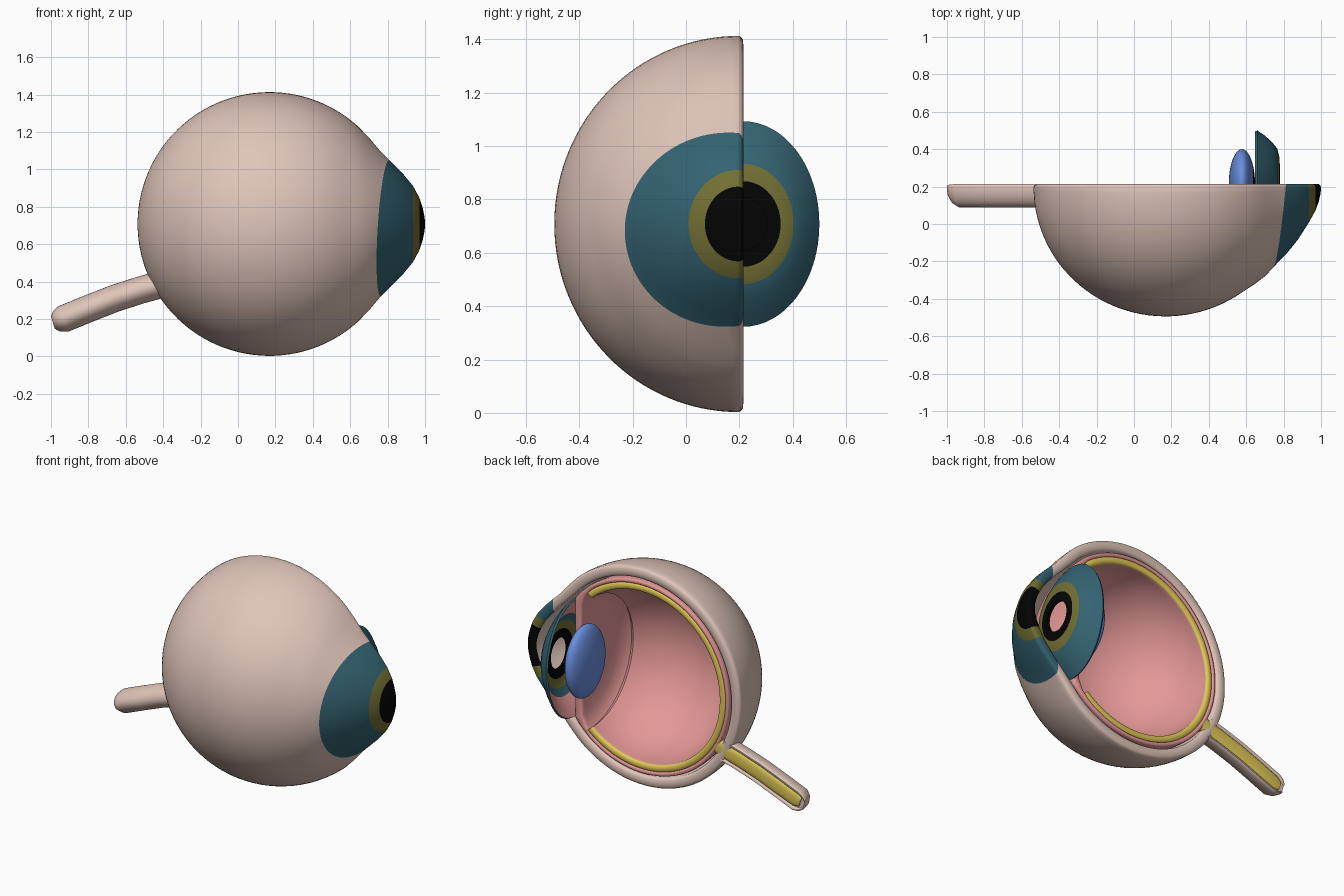
import bpy, bmesh, math
from mathutils import Vector

if "Cube" in bpy.data.objects:
    bpy.data.objects.remove(bpy.data.objects["Cube"])

CX, CY, CZ = 0.168, 0.215, 0.708   # eyeball centre; the cut plane is y = CY


def srgb(name, r, g, b):
    lin = [(c / 255 / 12.92) if c < 10 else ((c / 255 + 0.055) / 1.055) ** 2.4 for c in (r, g, b)]
    m = bpy.data.materials.new(name)
    m.diffuse_color = (*lin, 1)
    m.use_nodes = True
    m.node_tree.nodes["Principled BSDF"].inputs["Base Color"].default_value = m.diffuse_color
    return m


BEIGE = srgb("sclera_beige", 224, 197, 186)
TEAL = srgb("iris_teal", 52, 99, 114)
OLIVE = srgb("iris_olive", 114, 111, 51)
BLACK = srgb("pupil_black", 4, 4, 4)
PINK = srgb("choroid_pink", 228, 152, 151)
YELLOW = srgb("nerve_yellow", 226, 202, 86)
BLUE = srgb("lens_blue", 106, 143, 224)


def finish(name, bm, mats, angle=40):
    bmesh.ops.remove_doubles(bm, verts=bm.verts, dist=1e-5)
    bmesh.ops.recalc_face_normals(bm, faces=bm.faces)
    me = bpy.data.meshes.new(name)
    bm.to_mesh(me)
    bm.free()
    for m in mats:
        me.materials.append(m)
    ob = bpy.data.objects.new(name, me)
    bpy.context.collection.objects.link(ob)
    bpy.ops.object.select_all(action='DESELECT')
    ob.select_set(True)
    bpy.context.view_layer.objects.active = ob
    bpy.ops.object.shade_smooth_by_angle(angle=math.radians(angle))
    return ob


def arc(radius, x_end, n):
    """Profile of a sphere from its back pole to x_end."""
    end = math.acos((x_end - CX) / radius)
    out = []
    for i in range(n + 1):
        a = math.pi + (end - math.pi) * i / n
        out.append((CX + radius * math.cos(a), radius * math.sin(a) if i else 0.0))
    return out


def revolve(outer, inner, rule, full=False, sy=lambda x, r: 1.0, steps=64, lip=0.0):
    """Shell between two profiles turned about the x axis; a half turn gets a rounded rim."""
    bm = bmesh.new()
    turn = 2 * math.pi if full else math.pi
    top = CY - lip

    def grid(prof):
        return [[bm.verts.new((x, top - r * math.sin(turn * j / steps) * sy(x, r),
                               CZ + r * math.cos(turn * j / steps)))
                 for j in range(steps + 1)] for x, r in prof]

    go, gi = grid(outer), grid(inner)

    def quad(a, b, c, d, kind, i):
        bm.faces.new((a, b, c, d)).material_index = rule(kind, i)

    def rim(i, j):
        a, b = go[i][j], gi[i][j]
        mid = []
        for u, h in ((0.06, 0.5), (0.2, 0.87), (0.5, 1.0), (0.8, 0.87), (0.94, 0.5)):
            p = a.co.lerp(b.co, u)
            mid.append(bm.verts.new((p.x, top + lip * h, p.z)))
        return [a] + mid + [b]

    n = len(outer)
    for i in range(n - 1):
        for j in range(steps):
            for g, kind in ((go, "outer"), (gi, "inner")):
                quad(g[i][j], g[i + 1][j], g[i + 1][j + 1], g[i][j + 1], kind, i)
    for j in () if full else (0, steps):
        rims = [rim(i, j) for i in range(n)]
        for i in range(n - 1):
            for k in range(6):
                quad(rims[i][k], rims[i + 1][k], rims[i + 1][k + 1], rims[i][k + 1], "cap", i)
        if outer[-1][1] > 0:
            bm.faces.new(rims[-1]).material_index = rule("end", n - 2)
    for i in (0, n - 1):
        if outer[i][1] > 0:
            for j in range(steps):
                quad(go[i][j], go[i][j + 1], gi[i][j + 1], gi[i][j], "end", min(i, n - 2))
    bmesh.ops.remove_doubles(bm, verts=bm.verts, dist=1e-5)
    return bm


# Sclera and cornea: half shell, cornea coloured in rings
outer = arc(0.705, 0.64, 40) + [(0.70, 0.462), (0.765, 0.385), (0.81, 0.342), (0.875, 0.277),
                                (0.936, 0.203), (0.97, 0.14), (0.988, 0.085), (0.998, 0.035), (1.0, 0)]
inner = arc(0.637, 0.60, 40) + [(0.65, 0.415), (0.72, 0.345), (0.765, 0.30), (0.82, 0.24),
                                (0.87, 0.18), (0.905, 0.12), (0.925, 0.075), (0.938, 0.03), (0.94, 0)]


def cornea_rule(kind, i):
    if kind == "inner":
        return 4
    r = (outer[i][1] + outer[i + 1][1]) / 2
    if outer[i][0] < 0.8 or r > 0.203:
        return 0
    return 2 if r > 0.14 else 3


def widen(x, r):
    t = min(max((x - 0.58) / 0.2, 0), 1)
    s = min(max((x - 0.85) / 0.1, 0), 1)
    return 0.98 + 0.08 * t * t * (3 - 2 * t) - 0.16 * s


bm = revolve(outer, inner, cornea_rule, sy=widen, lip=0.018)
co, no = Vector((0.792, CY, 0.70)), Vector((1, -0.1, -0.06))
bmesh.ops.bisect_plane(bm, geom=bm.verts[:] + bm.edges[:] + bm.faces[:], plane_co=co, plane_no=no)
for f in bm.faces:
    if f.material_index == 0 and (f.calc_center_median() - co).dot(no) > 0:
        f.material_index = 1
finish("sclera_and_cornea", bm, [BEIGE, TEAL, OLIVE, BLACK, BEIGE])

# Choroid: thin half shell closed in front by the wall that holds the lens
bm = revolve(arc(0.626, 0.55, 40) + [(0.62, 0.43), (0.655, 0.385), (0.655, 0.2), (0.64, 0)],
             arc(0.598, 0.53, 40) + [(0.57, 0.43), (0.60, 0.36), (0.605, 0.2), (0.605, 0)],
             lambda k, i: 0, lip=0.012, sy=lambda x, r: 0.985)
finish("choroid", bm, [PINK])

# Retina: yellow on the cut, pink inside and at its front edge
bm = revolve(arc(0.60, 0.565, 40), arc(0.555, 0.53, 40), lambda k, i: 0 if k == "cap" else 1,
             lip=0.014, sy=lambda x, r: 0.985)
finish("retina", bm, [YELLOW, PINK])

# Iris: thin full dome with an open pupil, rings of colour, pink at the back edge
front = [(0.66, 0.385), (0.70, 0.335), (0.74, 0.275), (0.766, 0.225), (0.778, 0.16), (0.78, 0.10)]
back = [(0.648, 0.378), (0.68, 0.322), (0.72, 0.262), (0.747, 0.215), (0.76, 0.158), (0.762, 0.10)]


def iris_rule(kind, i):
    if kind == "inner":
        return (3, 3, 0, 1, 2)[i]
    return (0, 0, 0, 1, 2)[i]


bm = revolve(front, back, iris_rule, full=True,
             sy=lambda x, r: 0.88 - 0.14 * min(max((r - 0.15) / 0.23, 0), 1))
finish("iris", bm, [TEAL, OLIVE, BLACK, PINK])

# Lens: ellipsoid with a dark front cap behind the pupil
bm = bmesh.new()
bmesh.ops.create_uvsphere(bm, u_segments=48, v_segments=32, radius=1)
for v in bm.verts:
    x, y, z = v.co
    v.co = (0.577 + 0.07 * z, CY + 0.185 * x, CZ + 0.235 * y)
for f in bm.faces:
    f.material_index = 1 if f.calc_center_median().x > 0.635 else 0
finish("lens", bm, [BLUE, BLACK])


def half_tube(name, path, depth, top, mat, crown, n=20):
    """Half-round tube; path holds (x, z, half width), crown shapes its upper side."""
    bm = bmesh.new()
    section = [(math.cos(math.pi * j / n), -depth * math.sin(math.pi * j / n)) for j in range(n + 1)]
    section += [(-c, h) for c, h in crown] + [(c, h) for c, h in reversed(crown)]
    rings = []
    for i, (x, z, w) in enumerate(path):
        a, b = path[max(i - 1, 0)], path[min(i + 1, len(path) - 1)]
        d = Vector((b[0] - a[0], b[1] - a[1])).normalized()
        rings.append([bm.verts.new((x - d.y * w * c, top + w * h, z + d.x * w * c)) for c, h in section])
    m = len(section)
    for r, s in zip(rings, rings[1:]):
        for j in range(m):
            k = (j + 1) % m
            bm.faces.new((r[j], r[k], s[k], s[j]))
    bm.faces.new(rings[0])
    bm.faces.new(rings[-1])
    return finish(name, bm, [mat])


# Optic nerve: beige sheath with rounded lips and a yellow core on the cut
half_tube("nerve_sheath", [(-0.41, 0.385, 0.073), (-0.52, 0.355, 0.073), (-0.66, 0.31, 0.073),
                           (-0.80, 0.255, 0.073), (-0.935, 0.20, 0.073), (-0.97, 0.188, 0.058),
                           (-0.99, 0.182, 0.035)], 1.5, CY - 0.016, BEIGE,
          [(0.97, 0.12), (0.9, 0.2), (0.78, 0.2), (0.66, 0.1), (0.62, 0.0)])
half_tube("nerve_core", [(-0.36, 0.405, 0.05), (-0.42, 0.383, 0.05), (-0.52, 0.355, 0.05),
                         (-0.66, 0.31, 0.05), (-0.80, 0.255, 0.05), (-0.93, 0.204, 0.048),
                         (-0.965, 0.192, 0.03)], 1.4, CY - 0.016, YELLOW,
          [(0.95, 0.12), (0.75, 0.24), (0.4, 0.3)])
